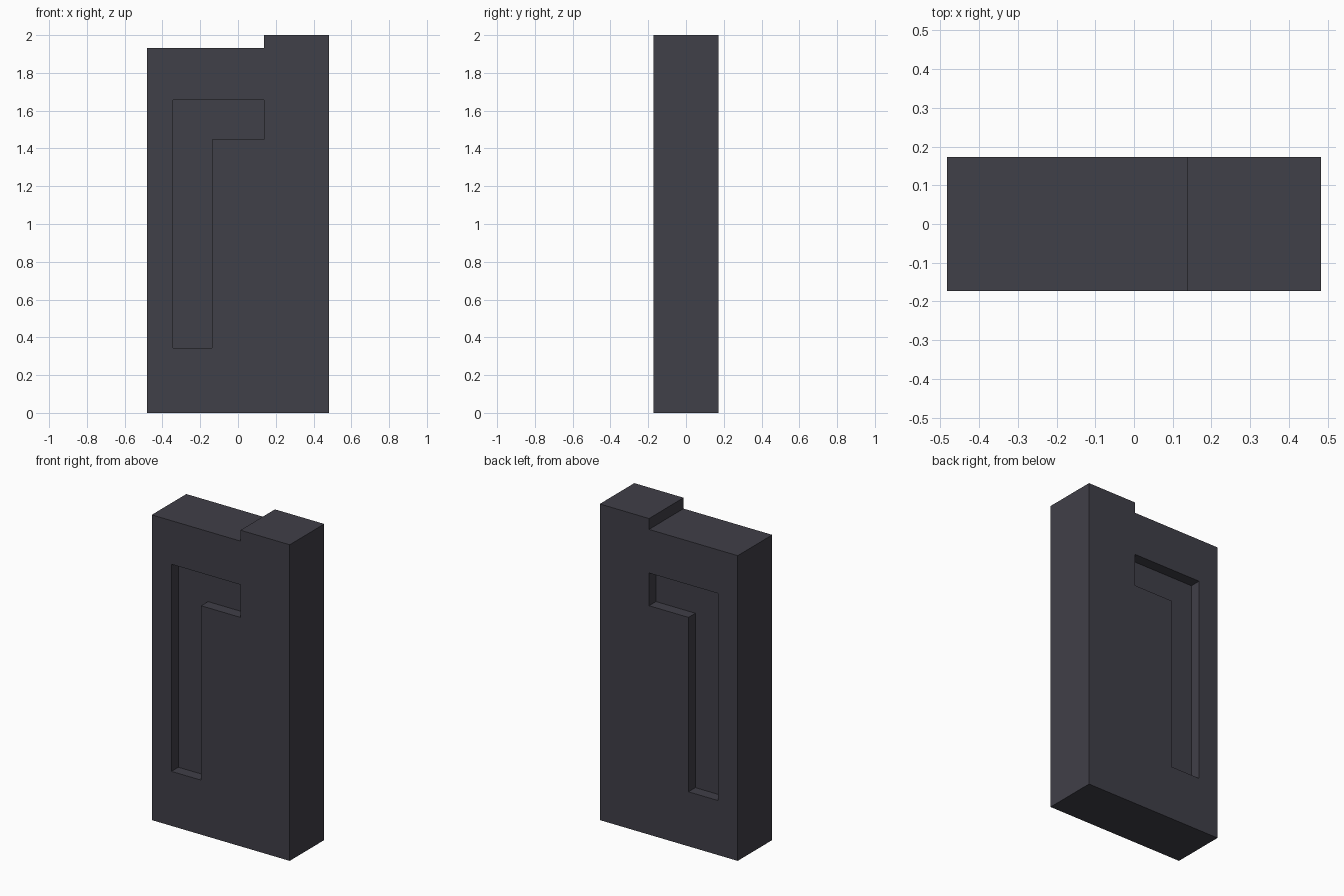
import bpy
import bmesh

cube = bpy.data.objects.get("Cube")
if cube:
    bpy.data.objects.remove(cube, do_unlink=True)

U = 2 / 29          # grid unit: the slab is 14 x 5 x 29 units
HALF_DEPTH = 2.5

# Single flat colour
charcoal = bpy.data.materials.new("dark charcoal")
charcoal.use_nodes = True
colour = (0.051, 0.050, 0.065, 1)
charcoal.diffuse_color = colour
bsdf = charcoal.node_tree.nodes["Principled BSDF"]
bsdf.inputs["Base Color"].default_value = colour
bsdf.inputs["Roughness"].default_value = 0.8


def prism(name, outline, y0, y1):
    """Extrude an (x, z) outline from y0 to y1, all in grid units."""
    bm = bmesh.new()
    face = bm.faces.new([bm.verts.new((x * U, y0 * U, z * U)) for x, z in outline])
    extruded = bmesh.ops.extrude_face_region(bm, geom=[face])["geom"]
    verts = [g for g in extruded if isinstance(g, bmesh.types.BMVert)]
    bmesh.ops.translate(bm, verts=verts, vec=(0, (y1 - y0) * U, 0))
    bmesh.ops.recalc_face_normals(bm, faces=bm.faces)
    mesh = bpy.data.meshes.new(name)
    bm.to_mesh(mesh)
    bm.free()
    mesh.materials.append(charcoal)
    obj = bpy.data.objects.new(name, mesh)
    bpy.context.collection.objects.link(obj)
    return obj


# Slab with a raised step on one side of the top
slab = prism("stepped_slab",
             [(-7, 0), (7, 0), (7, 29), (2, 29), (2, 28), (-7, 28)],
             -HALF_DEPTH, HALF_DEPTH)

# Hooked recess, one unit deep, sunk into the front and back
hook = [(-5, 5), (-2, 5), (-2, 21), (2, 21), (2, 24), (-5, 24)]
bpy.context.view_layer.objects.active = slab
for side, y0, y1 in (("front", -HALF_DEPTH - 1, -HALF_DEPTH + 1),
                     ("back", HALF_DEPTH - 1, HALF_DEPTH + 1)):
    cutter = prism(side + "_recess_cutter", hook, y0, y1)
    cutter.hide_render = True
    cut = slab.modifiers.new(side + " recess", "BOOLEAN")
    cut.operation = "DIFFERENCE"
    cut.solver = "EXACT"
    cut.object = cutter
    bpy.ops.object.modifier_apply(modifier=cut.name)
    bpy.data.objects.remove(cutter, do_unlink=True)
